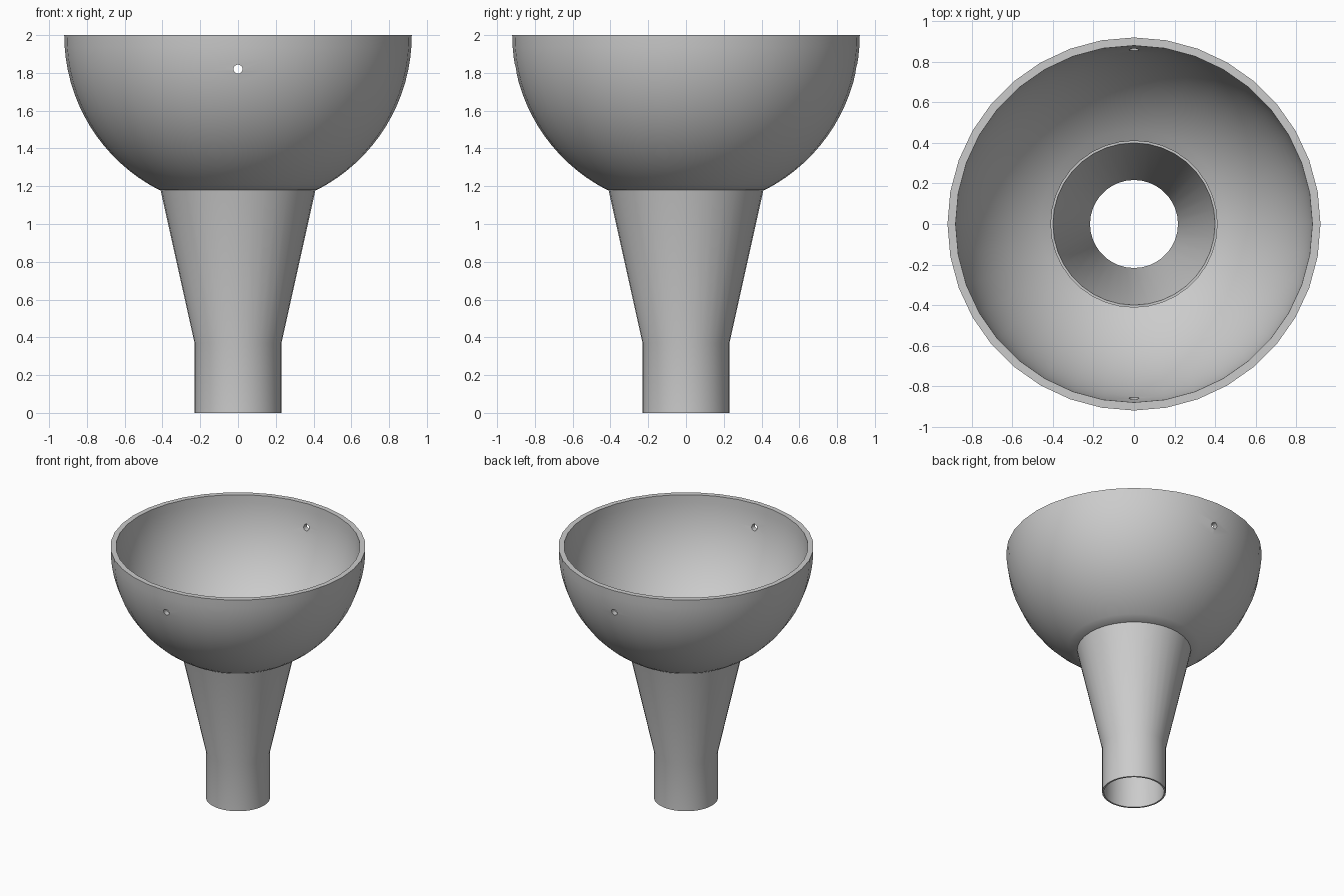
import bpy, bmesh, math

cube = bpy.data.objects.get("Cube")
if cube:
    bpy.data.objects.remove(cube, do_unlink=True)

grey = bpy.data.materials.new("plain_grey")
grey.use_nodes = True
colour = (0.6, 0.6, 0.6, 1)
grey.diffuse_color = colour
grey.node_tree.nodes["Principled BSDF"].inputs["Base Color"].default_value = colour


def lathe(name, profile, sides):
    """Spin a closed (radius, height) profile around z."""
    bm = bmesh.new()
    rings = []
    for i in range(sides):
        a = math.tau * i / sides
        rings.append([bm.verts.new((r * math.cos(a), r * math.sin(a), z)) for r, z in profile])
    n = len(profile)
    for i in range(sides):
        a, b = rings[i], rings[(i + 1) % sides]
        for j in range(n):
            k = (j + 1) % n
            bm.faces.new((a[j], b[j], b[k], a[k]))
    bmesh.ops.recalc_face_normals(bm, faces=bm.faces)
    mesh = bpy.data.meshes.new(name)
    bm.to_mesh(mesh)
    bm.free()
    mesh.materials.append(grey)
    obj = bpy.data.objects.new(name, mesh)
    bpy.context.collection.objects.link(obj)
    return obj


def arc(radius, end_radius, steps):
    """Quarter-circle wall from the rim down to the throat."""
    end = math.acos(end_radius / radius)
    return [(radius * math.cos(end * i / steps), TOP - radius * math.sin(end * i / steps))
            for i in range(steps + 1)]


def smooth(obj):
    bpy.ops.object.select_all(action="DESELECT")
    obj.select_set(True)
    bpy.context.view_layer.objects.active = obj
    bpy.ops.object.shade_smooth_by_angle(angle=math.radians(30))


TOP, THROAT, NECK_END = 2.0, 1.18, 0.37

# Hemispherical bowl with an open throat
outer = arc(0.92, 0.417, 16)
inner = arc(0.88, 0.41, 16)
bowl = lathe("bowl", outer + [(0.41, THROAT)] + inner[::-1], 36)

# Tapered neck and straight spout, hollow all the way through
stem = lathe("neck_and_spout", [
    (0.41, THROAT), (0.23, NECK_END), (0.23, 0),
    (0.217, 0), (0.217, NECK_END), (0.40, THROAT)], 36)

# Small pin hole through the front and back of the bowl
bpy.ops.mesh.primitive_cylinder_add(vertices=16, radius=0.024, depth=2.4,
                                    location=(0, 0, 1.82), rotation=(math.pi / 2, 0, 0))
cutter = bpy.context.object
cutter.name = "pin_hole_cutter"
cutter.data.materials.append(grey)
cut = bowl.modifiers.new("pin_holes", "BOOLEAN")
cut.operation = "DIFFERENCE"
cut.solver = "EXACT"
cut.object = cutter
bpy.context.view_layer.objects.active = bowl
bpy.ops.object.modifier_apply(modifier=cut.name)
bpy.data.objects.remove(cutter, do_unlink=True)

for part in (bowl, stem):
    smooth(part)
